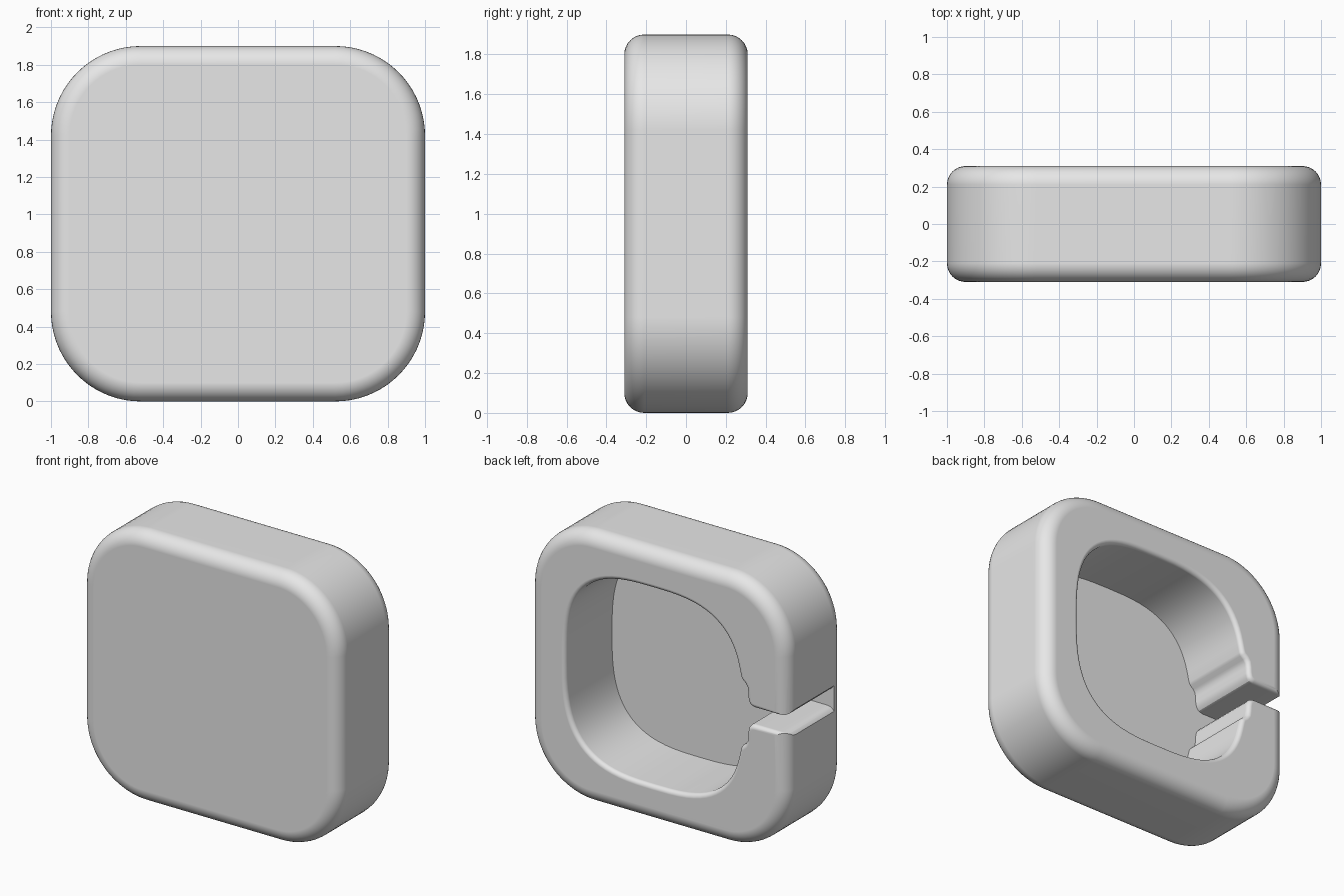
import bpy, bmesh
from math import sin, cos, pi
from mathutils import Vector

if "Cube" in bpy.data.objects:
    bpy.data.objects.remove(bpy.data.objects["Cube"], do_unlink=True)

HALF_W, HALF_D, HALF_H = 1.0, 0.31, 0.95
CORNER, EDGE = 0.48, 0.1        # outline corner and edge rounding
FLOOR_Y, RIM = -0.21, 0.03      # cavity floor and rim rounding


def outward(points):
    """Unit normals of a counter-clockwise outline in x, z."""
    normals = []
    for i, p in enumerate(points):
        a = (p - points[i - 1]).normalized()
        b = (points[(i + 1) % len(points)] - p).normalized()
        t = (a + b).normalized()
        normals.append(Vector((t.y, -t.x)))
    return normals


def loft(name, points, rings):
    """Closed solid through offset copies of an outline; rings are (y, offset)."""
    bm = bmesh.new()
    normals = outward(points)
    loops = []
    for y, off in rings:
        loops.append([bm.verts.new((p.x + n.x * off, y, p.y + n.y * off + HALF_H))
                      for p, n in zip(points, normals)])
    count = len(points)
    for lo, hi in zip(loops, loops[1:]):
        for i in range(count):
            j = (i + 1) % count
            bm.faces.new((lo[i], lo[j], hi[j], hi[i]))
    bm.faces.new(loops[0])
    bm.faces.new(loops[-1])
    bmesh.ops.recalc_face_normals(bm, faces=bm.faces)
    mesh = bpy.data.meshes.new(name)
    bm.to_mesh(mesh)
    bm.free()
    obj = bpy.data.objects.new(name, mesh)
    bpy.context.collection.objects.link(obj)
    return obj


# Rounded square body
outline = []
steps = 18
for k, (sx, sz) in enumerate(((1, 1), (-1, 1), (-1, -1), (1, -1))):
    for i in range(steps + 1):
        a = (k + i / steps) * pi / 2
        outline.append(Vector((sx * (HALF_W - CORNER) + CORNER * cos(a),
                               sz * (HALF_H - CORNER) + CORNER * sin(a))))
turns = [i / 8 * pi / 2 for i in range(9)]
front = [(-HALF_D + EDGE * (1 - sin(a)), EDGE * (cos(a) - 1)) for a in reversed(turns)]
front.sort()
back = [(-y, off) for y, off in reversed(front)]
body = loft("case_body", outline, front + back)

# Upper half of the cavity outline: bulging pocket, shallow recess, side slot
upper = []
for i in range(41):
    a = i / 40 * pi
    x = 0.04 + 0.68 * (1 if cos(a) >= 0 else -1) * abs(cos(a)) ** (2 / 3)
    z = 0.69 * sin(a) ** (2 / 3) if i % 40 else 0.0
    if x > 0 or z > 0.27:
        upper.append(Vector((x, z)))
upper += [Vector(p) for p in (
    (-0.633, 0.25), (-0.645, 0.23), (-0.667, 0.212), (-0.682, 0.19),
    (-0.686, 0.16), (-0.688, 0.12), (-0.695, 0.09), (-0.712, 0.069),
    (-0.74, 0.06), (-0.94, 0.06), (-0.965, 0.063), (-0.985, 0.071),
    (-1.0, 0.09), (-1.2, 0.09))]
lower = [Vector((p.x, -p.y)) for p in reversed(upper[1:])]
rim = [(HALF_D - RIM * (1 - sin(a)), RIM * (1 - cos(a))) for a in turns[:-1]]
cutter = loft("cavity_cutter", upper + lower,
              [(FLOOR_Y, 0)] + rim + [(HALF_D, RIM), (HALF_D + 0.1, RIM)])
cutter.hide_render = True

# Cut the cavity and slot out of the body
cut = body.modifiers.new("cavity", "BOOLEAN")
cut.operation = "DIFFERENCE"
cut.solver = "EXACT"
cut.object = cutter
bpy.ops.object.select_all(action="DESELECT")
body.select_set(True)
bpy.context.view_layer.objects.active = body
bpy.ops.object.modifier_apply(modifier=cut.name)
bpy.data.objects.remove(cutter, do_unlink=True)

# Plain grey finish with soft edges
grey = bpy.data.materials.new("light_grey")
grey.use_nodes = True
colour = (0.8, 0.8, 0.8, 1.0)
grey.diffuse_color = colour
grey.node_tree.nodes["Principled BSDF"].inputs["Base Color"].default_value = colour
body.data.materials.clear()
body.data.materials.append(grey)
bpy.ops.object.shade_smooth_by_angle(angle=pi / 6)
soft = body.modifiers.new("even_shading", "WEIGHTED_NORMAL")
soft.keep_sharp = True
